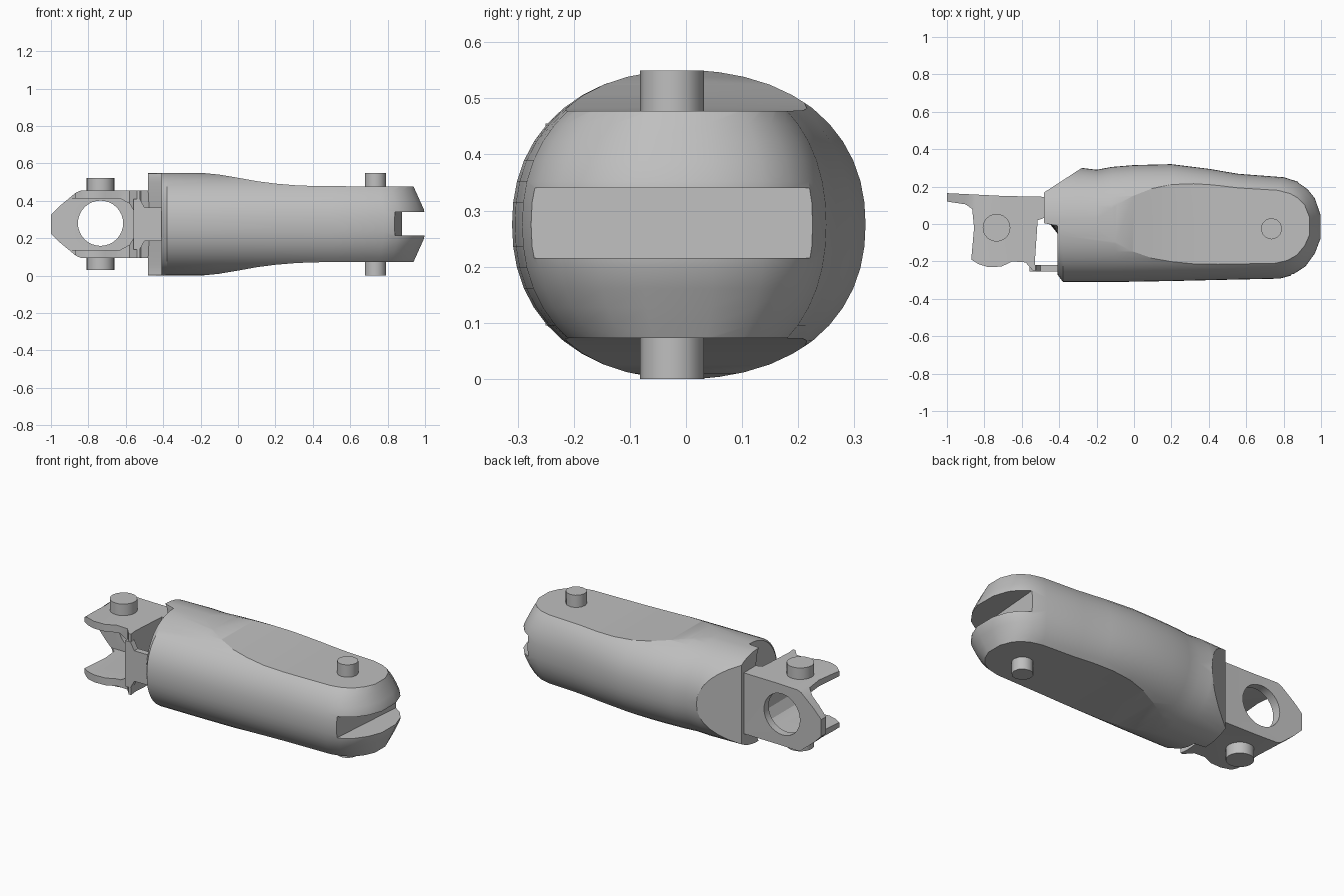
import bpy, bmesh, math
from mathutils import Vector

cube = bpy.data.objects.get("Cube")
if cube:
    bpy.data.objects.remove(cube, do_unlink=True)

MID = 0.275  # height of the mirror plane

grey = bpy.data.materials.new("light_grey")
grey.use_nodes = True
grey.diffuse_color = (0.52, 0.52, 0.52, 1)
bsdf = grey.node_tree.nodes["Principled BSDF"]
bsdf.inputs["Base Color"].default_value = grey.diffuse_color
bsdf.inputs["Roughness"].default_value = 0.6


def finish(name, bm):
    bmesh.ops.recalc_face_normals(bm, faces=bm.faces)
    mesh = bpy.data.meshes.new(name)
    bm.to_mesh(mesh)
    bm.free()
    mesh.materials.append(grey)
    obj = bpy.data.objects.new(name, mesh)
    bpy.context.collection.objects.link(obj)
    return obj


def loft(bm, rings):
    """Skin a list of closed rings and cap both ends."""
    loops = [[bm.verts.new(p) for p in ring] for ring in rings]
    for a, b in zip(loops, loops[1:]):
        for i in range(len(a)):
            j = (i + 1) % len(a)
            bm.faces.new((a[i], a[j], b[j], b[i]))
    bm.faces.new(loops[0])
    bm.faces.new(loops[-1])


def prism(name, points, low, high, axis):
    """Extrude a profile along z (x, y points) or y (x, z points)."""
    bm = bmesh.new()
    if axis == "z":
        rings = [[(a, b, t) for a, b in points] for t in (low, high)]
    else:
        rings = [[(a, t, b) for a, b in points] for t in (low, high)]
    loft(bm, rings)
    return finish(name, bm)


def circle(cx, cy, r, n):
    return [(cx + r * math.cos(2 * math.pi * i / n),
             cy + r * math.sin(2 * math.pi * i / n)) for i in range(n)]


def mirrored(half):
    """Complete an (x, z) profile below the mid plane."""
    return half + [(x, 2 * MID - z) for x, z in reversed(half)]


def boolean(obj, cutter, operation):
    mod = obj.modifiers.new("cut", "BOOLEAN")
    mod.operation = operation
    mod.solver = "EXACT"
    mod.object = cutter
    bpy.context.view_layer.update()
    deps = bpy.context.evaluated_depsgraph_get()
    mesh = bpy.data.meshes.new_from_object(obj.evaluated_get(deps))
    obj.modifiers.clear()
    obj.data = mesh
    bpy.data.objects.remove(cutter, do_unlink=True)


def smooth(obj, angle):
    bpy.ops.object.select_all(action="DESELECT")
    obj.select_set(True)
    bpy.context.view_layer.objects.active = obj
    bpy.ops.object.shade_smooth_by_angle(angle=math.radians(angle))


# Main body: plan outline stacked in height, narrowing like an oval
outline = [(-.48, .04), (-.41, -.05), (-.41, -.27), (-.38, -.31), (-.1, -.31),
           (.2, -.305), (.5, -.298), (.78, -.292), (.86, -.27), (.92, -.23),
           (.97, -.16), (1, -.08), (1, .05), (.97, .14), (.93, .19),
           (.88, .225), (.8, .25), (.56, .268), (.4, .295), (.2, .32), (0, .315),
           (-.12, .305), (-.2, .29), (-.28, .3), (-.48, .29)]
rings = []
LEVELS = 22
for k in range(LEVELS + 1):
    t = -0.997 * math.cos(math.pi * k / LEVELS)
    scale = (1 - abs(t) ** 2.2) ** (1 / 2.2)
    inset = max(0, abs(t) * MID - 0.065) * 0.45
    rings.append([(x - inset * max(0, (x - 0.6) / 0.4), y * scale, MID + MID * t)
                  for x, y in outline])
bm = bmesh.new()
loft(bm, rings)
# Slanted cut at the rear corner
cut = bmesh.ops.bisect_plane(bm, geom=bm.verts[:] + bm.edges[:] + bm.faces[:],
                             plane_co=Vector((-.28, .299, 0)),
                             plane_no=Vector((-.13, .2, 0)), clear_outer=True)
edges = [e for e in cut["geom_cut"] if isinstance(e, bmesh.types.BMEdge)]
bmesh.ops.holes_fill(bm, edges=edges, sides=0)
body = finish("main_body", bm)

# Scooped flat sides above and below
side = [(-.7, .6), (-.26, .6), (-.2, .55), (-.1, .54), (0, .523), (.1, .505),
        (.2, .492), (.32, .482), (.45, .478), (1.2, .477)]
boolean(body, prism("side_cutter", mirrored(side), -1, 1, "y"), "INTERSECT")
# Slot across the rounded tip
slot = [(.832, -.35), (1.2, -.35), (1.2, .35), (.888, .35)]
boolean(body, prism("slot_cutter", slot, .215, .34, "z"), "DIFFERENCE")
smooth(body, 25)

# Fork: plan outline trimmed to a pointed side profile, then hollowed
plan = [(-1, .165), (-1, .12), (-.9, .105), (-.865, .08), (-.855, -.02),
        (-.87, -.19), (-.83, -.215), (-.78, -.23), (-.71, -.228), (-.65, -.2),
        (-.58, -.205), (-.54, -.25), (-.525, -.25), (-.53, -.2), (-.515, .02),
        (-.46, .04), (-.46, .145), (-.7, .15), (-.9, .16)]
fork = prism("fork", plan, .05, .5, "z")
point = [(-1, .325), (-.95, .375), (-.865, .445), (-.84, .455), (-.4, .455)]
boolean(fork, prism("fork_trim", mirrored(point), -1, 1, "y"), "INTERSECT")
channel = [(-1.2, .412), (-.63, .412), (-.58, .385), (-.55, .335)]
boolean(fork, prism("channel_cutter", mirrored(channel), -1, .105, "y"), "DIFFERENCE")
boolean(fork, prism("hole_cutter", circle(-.735, .28, .121, 32), 0, 1, "y"), "DIFFERENCE")
smooth(fork, 30)

# Front bar tying the fork to the body
bar = [(-.56, .41), (-.525, .41), (-.5, .365), (-.38, .365)]
prism("front_bar", mirrored(bar), -.255, -.22, "y")

# Pivot pins above and below
for label, low, high in (("upper", .44, .523), ("lower", .03, .112)):
    smooth(prism(label + "_fork_pin", circle(-.735, -.02, .074, 24), low, high, "z"), 30)
for label, low, high in (("upper", .46, .55), ("lower", 0, .09)):
    smooth(prism(label + "_body_pin", circle(.735, -.025, .057, 12), low, high, "z"), 35)
